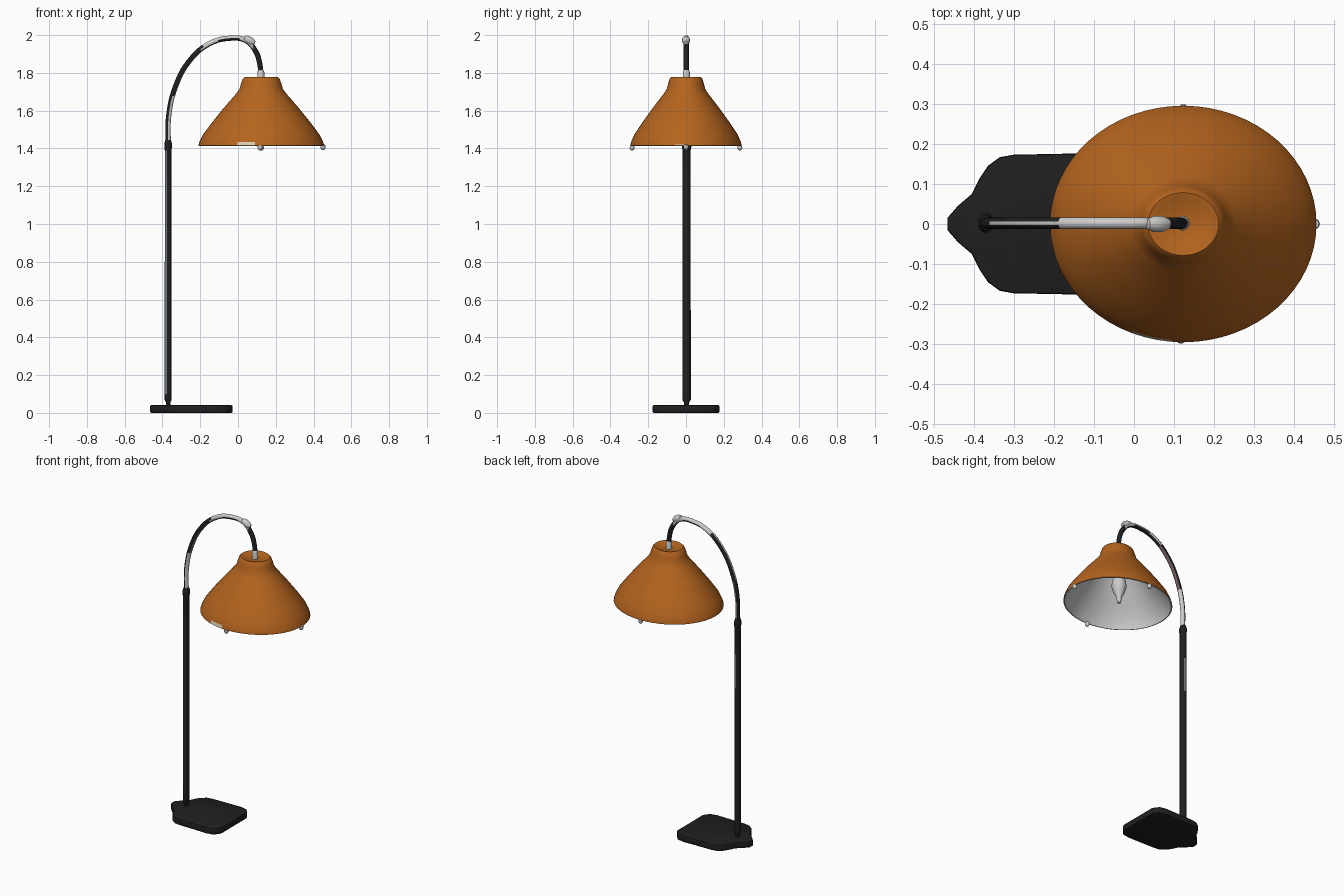
import bpy, bmesh, math

if "Cube" in bpy.data.objects:
    bpy.data.objects.remove(bpy.data.objects["Cube"], do_unlink=True)


def material(name, r, g, b):
    m = bpy.data.materials.new(name)
    m.use_nodes = True
    m.diffuse_color = (r, g, b, 1)
    m.node_tree.nodes["Principled BSDF"].inputs["Base Color"].default_value = (r, g, b, 1)
    return m


ORANGE = material("burnt orange", 0.46, 0.128, 0.013)
BLACK = material("soft black", 0.014, 0.014, 0.014)
GREY = material("light grey", 0.6, 0.6, 0.59)
SLATE = material("slate grey", 0.2, 0.22, 0.25)
CREAM = material("cream", 0.72, 0.6, 0.42)
MAUVE = material("dusky mauve", 0.17, 0.1, 0.1)


def add_object(name, mesh, mats, location=(0, 0, 0), angle=40):
    obj = bpy.data.objects.new(name, mesh)
    bpy.context.collection.objects.link(obj)
    obj.location = location
    for m in mats:
        mesh.materials.append(m)
    bpy.ops.object.select_all(action="DESELECT")
    obj.select_set(True)
    bpy.context.view_layer.objects.active = obj
    bpy.ops.object.shade_smooth_by_angle(angle=math.radians(angle))
    return obj


def lathe(name, profile, mats, location, sides=16, squash=(1, 1), rule=None):
    """Revolve (radius, height) points about z; zero radii close the form."""
    bm = bmesh.new()
    rings = []
    for r, z in profile:
        ring = []
        for i in range(sides):
            a = math.tau * i / sides
            ring.append(bm.verts.new((r * squash[0] * math.cos(a), r * squash[1] * math.sin(a), z)))
        rings.append(ring)
    for k, (low, high) in enumerate(zip(rings, rings[1:])):
        for i in range(sides):
            j = (i + 1) % sides
            f = bm.faces.new((low[i], low[j], high[j], high[i]))
            if rule:
                f.material_index = rule(f.calc_center_median().z, (i + 0.5) / sides * 360)
    bmesh.ops.remove_doubles(bm, verts=bm.verts, dist=0.00005)
    mesh = bpy.data.meshes.new(name)
    bm.to_mesh(mesh)
    bm.free()
    return add_object(name, mesh, mats, location)


# Base plate: a rounded slab with a blunt nose under the post
half = [(-0.466, 0.015), (-0.44, 0.045), (-0.405, 0.075), (-0.385, 0.115), (-0.365, 0.145),
        (-0.335, 0.167), (-0.3, 0.173), (-0.1, 0.177), (-0.055, 0.167), (-0.028, 0.13)]
outline = half + [(x, -y) for x, y in reversed(half)]
bm = bmesh.new()
face = bm.faces.new([bm.verts.new((x, y, 0)) for x, y in outline])
top = bmesh.ops.extrude_face_region(bm, geom=[face])["geom"]
for v in top:
    if isinstance(v, bmesh.types.BMVert):
        v.co.z = 0.041
bmesh.ops.recalc_face_normals(bm, faces=bm.faces)
rims = [e for e in bm.edges if abs(e.verts[0].co.z - e.verts[1].co.z) < 0.001]
bmesh.ops.bevel(bm, geom=rims, offset=0.007, segments=2, affect="EDGES", profile=0.5)
mesh = bpy.data.meshes.new("base_plate")
bm.to_mesh(mesh)
bm.free()
add_object("base_plate", mesh, [BLACK])


# Post with a narrow foot, a collar at the top and worn streaks
def post_colour(z, angle):
    if 0.1 < z < 1.39 and 202 < angle < 247:
        return 1
    if 1.0 < z < 1.22 and 67 < angle < 90:
        return 2
    return 0


lathe("post", [(0, 0.035), (0.013, 0.035), (0.013, 0.055), (0.021, 0.07), (0.021, 0.1),
               (0.02, 1.0), (0.02, 1.22), (0.02, 1.39), (0.023, 1.405), (0.023, 1.425),
               (0.017, 1.445), (0, 1.445)],
      [BLACK, SLATE, GREY], (-0.37, 0.003, 0), squash=(0.88, 1.08), rule=post_colour)

# Curved arm
path = [(-0.37, 1.43), (-0.366, 1.58), (-0.33, 1.73), (-0.26, 1.86), (-0.16, 1.95),
        (-0.05, 1.983), (0.04, 1.972), (0.09, 1.92), (0.115, 1.85), (0.121, 1.74)]
curve = bpy.data.curves.new("arm_path", "CURVE")
curve.dimensions = "3D"
curve.bevel_depth = 0.0145
curve.bevel_resolution = 3
curve.resolution_u = 6
curve.use_fill_caps = True
spline = curve.splines.new("BEZIER")
spline.bezier_points.add(len(path) - 1)
for p, (x, z) in zip(spline.bezier_points, path):
    p.co = (x, 0.002, z)
    p.handle_left_type = p.handle_right_type = "AUTO"
helper = bpy.data.objects.new("arm_path", curve)
bpy.context.collection.objects.link(helper)
mesh = bpy.data.meshes.new_from_object(helper.evaluated_get(bpy.context.evaluated_depsgraph_get()))
bpy.data.objects.remove(helper, do_unlink=True)
mesh.name = "curved_arm"
mesh.materials.clear()
add_object("curved_arm", mesh, [BLACK, GREY, MAUVE])


# Arm colours: pale inside low down, mauve inside mid-way, pale on top, dark drop
def arm_colour(centre, n):
    if centre.x > 0.08:
        return 0
    if centre.x > -0.19:
        return 1 if n.z > -0.3 else 0
    if centre.z < 1.68:
        return 1 if n.x > 0.1 else 0
    if n.x > 0.3:
        return 2
    return 1 if abs(n.y) < 0.3 and n.z > 0.2 else 0


for f in mesh.polygons:
    f.material_index = arm_colour(f.center, f.normal)

# Knuckle near the crest, and the sleeve where the arm meets the shade
knuckle = lathe("arm_knuckle", [(0, -0.034), (0.013, -0.03), (0.02, -0.012), (0.02, 0.012),
                                (0.013, 0.03), (0, 0.034)], [GREY], (0.06, 0, 1.972))
knuckle.rotation_euler.y = math.radians(120)
lathe("shade_sleeve", [(0, 1.74), (0.018, 1.74), (0.018, 1.805), (0.014, 1.815), (0, 1.815)],
      [GREY], (0.121, 0.002, 0))

# Shade: orange outside, grey inside, with small worn patches on the rim
CENTRE = (0.123, 0, 0)


def shade_colour(z, angle):
    if z < 1.435 and 245 < angle < 262:
        return 1
    if z < 1.421 and angle > 348:
        return 1
    return 0


outer = [(0.313, 1.415), (0.312, 1.421), (0.308, 1.435), (0.291, 1.472), (0.247, 1.535),
         (0.188, 1.613), (0.125, 1.69), (0.108, 1.715), (0.1, 1.745), (0.091, 1.77),
         (0.083, 1.778), (0.07, 1.775), (0.045, 1.766), (0, 1.762)]
lathe("shade_outside", outer, [ORANGE, CREAM], CENTRE, 64, (1.063, 0.943), shade_colour)
inner = [(0, 1.745), (0.085, 1.745), (0.096, 1.71), (0.116, 1.684), (0.237, 1.535),
         (0.282, 1.472), (0.3, 1.433), (0.306, 1.413), (0.313, 1.415)]
lathe("shade_lining", inner, [GREY], CENTRE, 64, (1.063, 0.943))

# Bulb with its holder
lathe("bulb", [(0, 1.42), (0.01, 1.424), (0.013, 1.44), (0.016, 1.46), (0.034, 1.495),
               (0.044, 1.53), (0.041, 1.565), (0.027, 1.605), (0.02, 1.64), (0, 1.64)],
      [GREY], (0.114, 0, 0), 20)
lathe("bulb_holder", [(0, 1.63), (0.026, 1.63), (0.026, 1.75), (0, 1.75)], [GREY], (0.114, 0, 0))

# Small studs round the rim
for name, dx, dy, z in [("left_stud", 0.327, 0, 1.405), ("front_stud", -0.006, -0.285, 1.402),
                        ("back_stud", 0, 0.285, 1.402)]:
    lathe(name, [(0, -0.014), (0.009, -0.01), (0.014, 0), (0.012, 0.014), (0, 0.018)],
          [GREY], (CENTRE[0] + dx, dy, z), 10)
